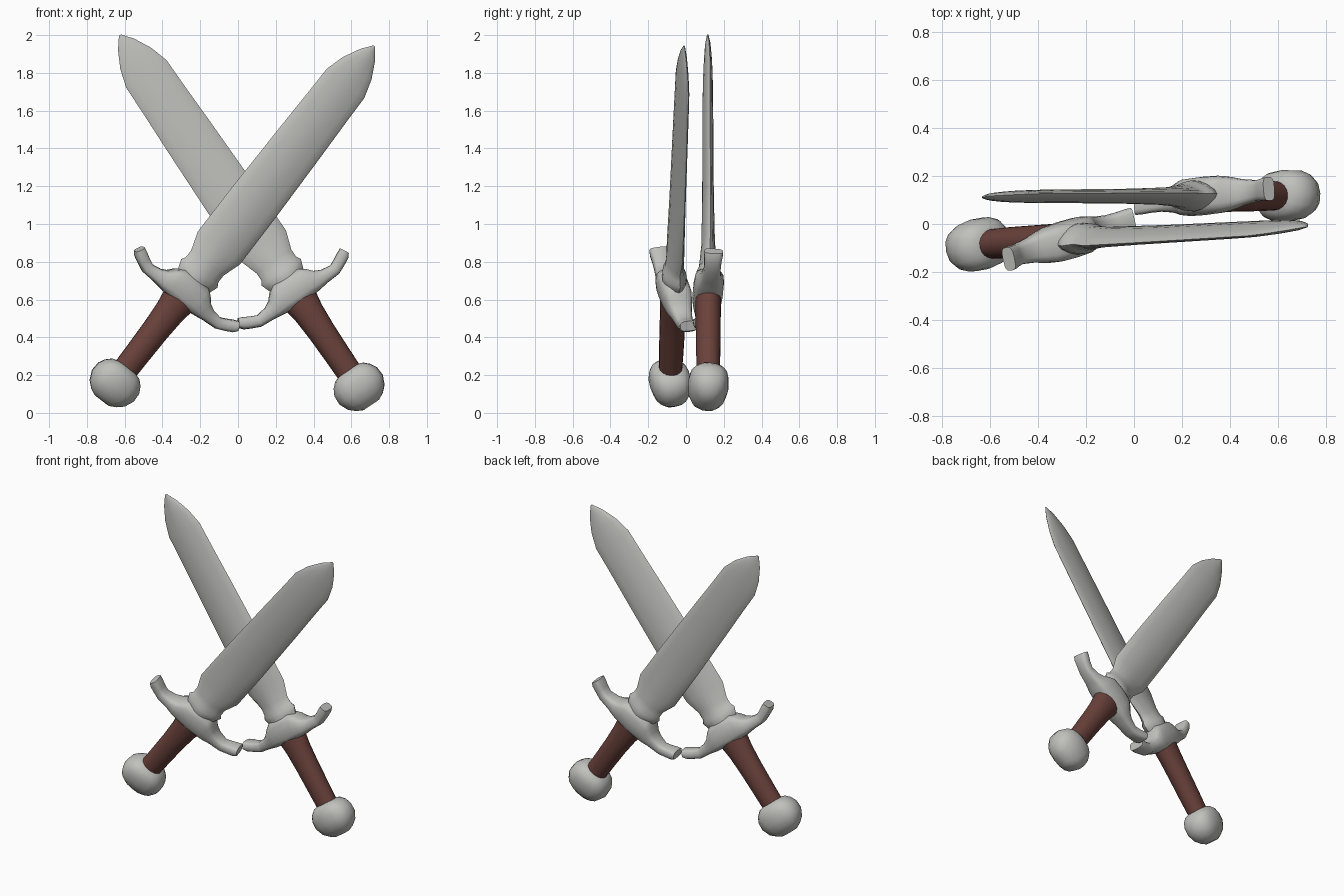
import bpy, bmesh, math
from mathutils import Vector, Matrix

if "Cube" in bpy.data.objects:
    bpy.data.objects.remove(bpy.data.objects["Cube"])


def material(name, rgb):
    m = bpy.data.materials.new(name)
    m.diffuse_color = (*rgb, 1)
    m.use_nodes = True
    m.node_tree.nodes["Principled BSDF"].inputs["Base Color"].default_value = m.diffuse_color
    return m


STEEL = material("pale_steel", (0.53, 0.53, 0.51))
LEATHER = material("brown_leather", (0.145, 0.054, 0.044))


def loft(name, rings, mat, frame, angle):
    """Skin a list of closed rings, cap the ends, place with the sword frame."""
    bm = bmesh.new()
    vs = [[bm.verts.new(p) for p in ring] for ring in rings]
    n = len(rings[0])
    for a, b in zip(vs, vs[1:]):
        for i in range(n):
            bm.faces.new((a[i], a[(i + 1) % n], b[(i + 1) % n], b[i]))
    bm.faces.new(vs[0])
    bm.faces.new(vs[-1])
    bmesh.ops.recalc_face_normals(bm, faces=bm.faces)
    me = bpy.data.meshes.new(name)
    bm.to_mesh(me)
    bm.free()
    me.materials.append(mat)
    ob = bpy.data.objects.new(name, me)
    bpy.context.collection.objects.link(ob)
    ob.matrix_world = frame
    bpy.ops.object.select_all(action='DESELECT')
    ob.select_set(True)
    bpy.context.view_layer.objects.active = ob
    bpy.ops.object.shade_smooth_by_angle(angle=math.radians(angle))
    return ob


def outline(n, p):
    """Unit superellipse: p = 2 round, above 2 boxy, below 2 lens-like."""
    pts = []
    for i in range(n):
        a = 2 * math.pi * i / n
        c, s = math.cos(a), math.sin(a)
        pts.append((math.copysign(abs(c) ** (2 / p), c), math.copysign(abs(s) ** (2 / p), s)))
    return pts


def stack(stations, n, p):
    """Rings stacked along the sword axis: (height, half width, half thickness)."""
    return [[(w * x, t * y, s) for x, y in outline(n, p)] for s, w, t in stations]


# height along sword, half width, half thickness
POMMEL = [(-.118, .05, .035), (-.10, .085, .06), (-.07, .118, .088), (-.02, .14, .106),
          (.03, .137, .107), (.065, .118, .10), (.092, .09, .08), (.105, .05, .05)]
GRIP = [(.08, .068, .06), (.20, .07, .064), (.35, .074, .066), (.47, .082, .067), (.56, .097, .068)]
BLADE = [(.66, .10, .06), (.70, .115, .065), (.73, .126, .062), (.755, .112, .05), (.80, .112, .045),
         (.90, .146, .036), (1.2, .145, .03), (1.6, .138, .028), (1.85, .132, .027), (2.0, .13, .024),
         (2.10, .10, .02), (2.19, .053, .014), (2.25, .006, .004)]
# one half of the guard: lower (v, s), upper (v, s), half thickness
GUARD = [((0, .53), (0, .705), .08), ((.07, .535), (.08, .70), .078), ((.10, .537), (.115, .675), .073),
         ((.125, .54), (.145, .642), .066), ((.17, .547), (.18, .624), .055),
         ((.25, .552), (.235, .615), .045), ((.30, .574), (.272, .632), .046),
         ((.335, .592), (.30, .648), .05), ((.352, .612), (.328, .66), .05)]


def guard_rings():
    left = [((-a[0], a[1]), (-b[0], b[1]), t) for a, b, t in reversed(GUARD[1:])]
    rings = []
    for lo, hi, t in left + GUARD:
        lo, hi = Vector(lo), Vector(hi)
        mid, half = (lo + hi) / 2, (hi - lo) / 2
        ring = []
        for x, y in outline(16, 3.2):
            q = mid + half * x
            ring.append((q.x, t * y, q.y))
        rings.append(ring)
    return rings


def sword(prefix, pommel, tip, roll):
    # Frame: z along the blade, x across it, y through its thickness
    u = (Vector(tip) - Vector(pommel)).normalized()
    v = Vector((0, 1, 0)).cross(u).normalized()
    v = Matrix.Rotation(math.radians(roll), 3, u) @ v
    n = u.cross(v)
    frame = Matrix((v, n, u)).transposed().to_4x4()
    frame.translation = Vector(pommel)
    loft(prefix + "_pommel", stack(POMMEL, 16, 2.5), STEEL, frame, 50)
    loft(prefix + "_grip", stack(GRIP, 20, 2.1), LEATHER, frame, 50)
    loft(prefix + "_guard", guard_rings(), STEEL, frame, 50)
    loft(prefix + "_blade", stack(BLADE, 16, 1.6), STEEL, frame, 45)


sword("front_sword", (-.65, -.085, .16), (.72, -.01, 1.94), 14)
sword("back_sword", (.64, .118, .14), (-.625, .115, 2.0), 5)
